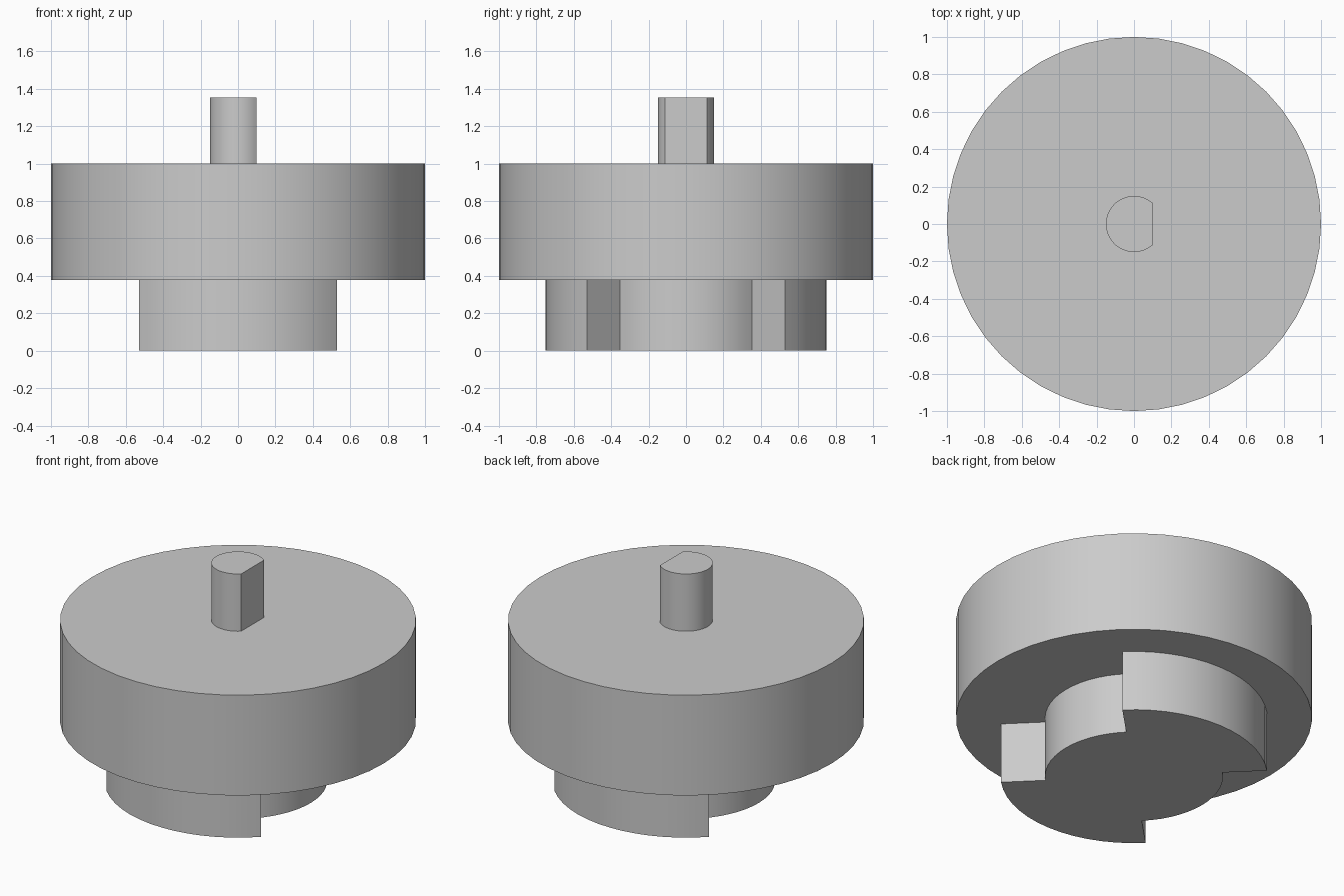
import bpy, bmesh
from math import radians, cos, sin, acos, degrees

cube = bpy.data.objects.get("Cube")
if cube:
    bpy.data.objects.remove(cube, do_unlink=True)

grey = bpy.data.materials.new("light grey")
grey.use_nodes = True
colour = (0.6, 0.6, 0.6, 1)
grey.diffuse_color = colour
grey.node_tree.nodes["Principled BSDF"].inputs["Base Color"].default_value = colour


def arc(radius, start, end, steps):
    """Points along an arc, both ends included, angles in degrees."""
    angles = [radians(start + (end - start) * i / steps) for i in range(steps + 1)]
    return [(radius * cos(a), radius * sin(a)) for a in angles]


def prism(name, outline, bottom, top):
    """Extrude a closed outline straight up, with smooth curved walls."""
    bm = bmesh.new()
    base = bm.faces.new([bm.verts.new((x, y, bottom)) for x, y in outline])
    result = bmesh.ops.extrude_face_region(bm, geom=[base], use_keep_orig=True)
    raised = [v for v in result["geom"] if isinstance(v, bmesh.types.BMVert)]
    bmesh.ops.translate(bm, verts=raised, vec=(0, 0, top - bottom))
    bmesh.ops.recalc_face_normals(bm, faces=bm.faces)
    mesh = bpy.data.meshes.new(name)
    bm.to_mesh(mesh)
    bm.free()
    mesh.materials.append(grey)
    obj = bpy.data.objects.new(name, mesh)
    bpy.context.collection.objects.link(obj)
    bpy.ops.object.select_all(action='DESELECT')
    obj.select_set(True)
    bpy.context.view_layer.objects.active = obj
    bpy.ops.object.shade_smooth_by_angle(angle=radians(30))
    return obj


# Main disc
prism("main_disc", arc(1, 0, 360, 48)[:-1], 0.378, 1)

# Lower coupling: quarter sectors alternating between narrow and wide radius
coupling = []
for start, radius in ((-45, 0.5), (45, 0.75), (135, 0.5), (225, 0.75)):
    coupling += arc(radius, start, start + 90, 14)
prism("lower_coupling", coupling, 0, 0.378)

# Shaft with one flat side facing +x
flat = degrees(acos(0.1 / 0.15))
prism("flatted_shaft", arc(0.15, flat, 360 - flat, 36), 1, 1.355)
